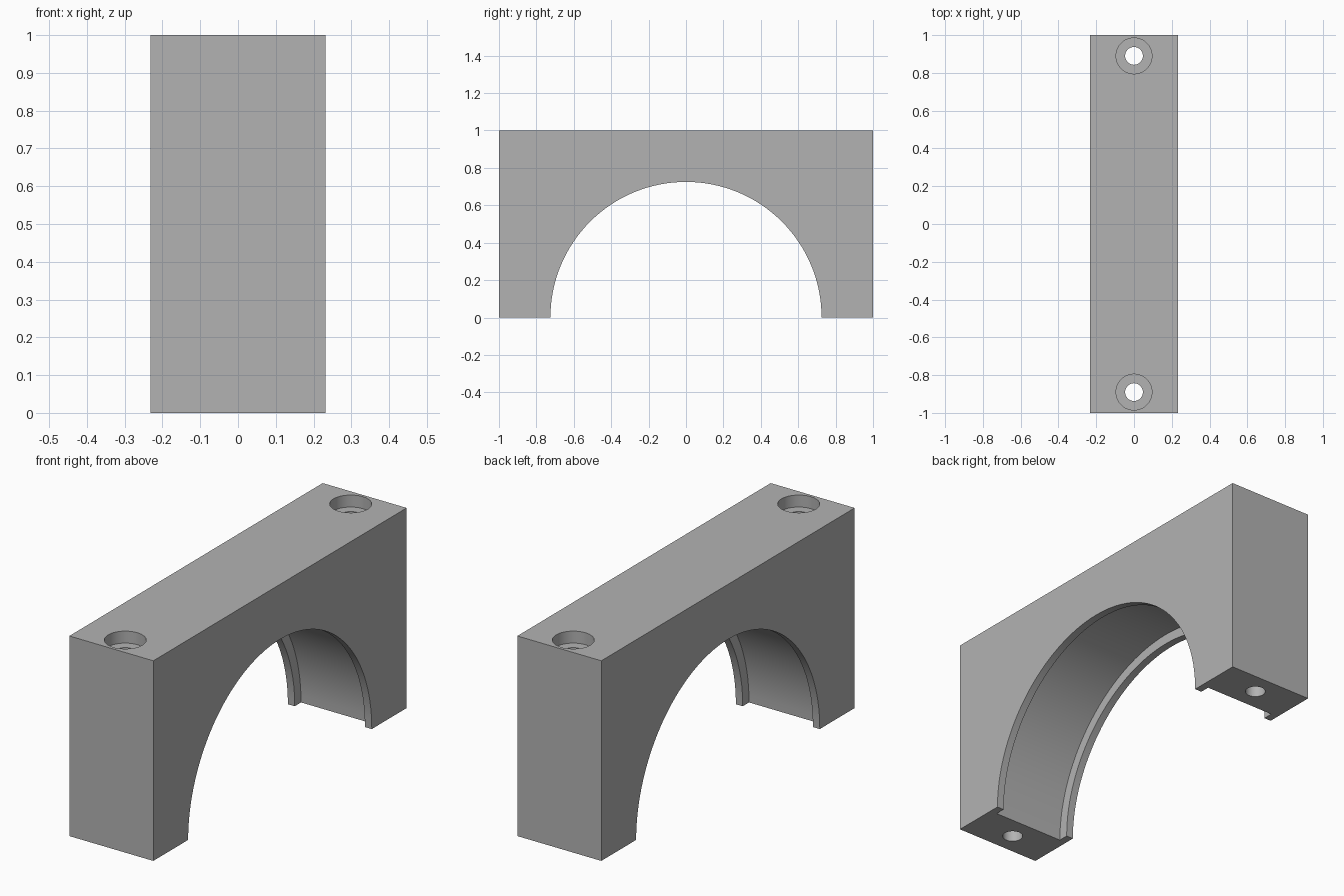
import bpy
from math import pi

default = bpy.data.objects.get("Cube")
if default:
    bpy.data.objects.remove(default, do_unlink=True)

HALF_WIDTH = 0.232
LIP_WIDTH = 0.038
ARCH_RADIUS = 0.725
GROOVE_RADIUS = 0.775
BOLT_Y = 0.89

grey = bpy.data.materials.new("plain grey")
grey.use_nodes = True
colour = (0.45, 0.45, 0.45, 1)
grey.diffuse_color = colour
grey.node_tree.nodes["Principled BSDF"].inputs["Base Color"].default_value = colour

# Solid block
bpy.ops.mesh.primitive_cube_add(size=1, location=(0, 0, 0.5))
block = bpy.context.object
block.name = "bearing_cap_block"
block.scale = (2 * HALF_WIDTH, 2, 1)
bpy.ops.object.transform_apply(location=True, rotation=True, scale=True)
block.data.materials.append(grey)


def cut(name, radius, depth, location, along_x=False, sides=64):
    """Subtract a cylinder from the block."""
    bpy.ops.mesh.primitive_cylinder_add(
        vertices=sides, radius=radius, depth=depth, location=location,
        rotation=(0, pi / 2 if along_x else 0, 0))
    cutter = bpy.context.object
    cutter.name = name
    cutter.hide_render = True
    cutter.data.materials.append(grey)
    bpy.context.view_layer.objects.active = block
    mod = block.modifiers.new(name, "BOOLEAN")
    mod.operation = "DIFFERENCE"
    mod.solver = "EXACT"
    mod.object = cutter
    bpy.ops.object.modifier_apply(modifier=mod.name)
    bpy.data.objects.remove(cutter, do_unlink=True)


# Arch opening, and the wider groove between its two lips
cut("arch_cutter", ARCH_RADIUS, 1, (0, 0, 0), True, 128)
cut("groove_cutter", GROOVE_RADIUS, 2 * (HALF_WIDTH - LIP_WIDTH), (0, 0, 0), True, 128)

# Counterbored bolt holes
for side in (-1, 1):
    cut("bolt_hole_cutter", 0.047, 3, (0, side * BOLT_Y, 0.5))
    cut("counterbore_cutter", 0.095, 0.12, (0, side * BOLT_Y, 1))

# Smooth the round walls, keep the corners sharp
bpy.ops.object.select_all(action="DESELECT")
block.select_set(True)
bpy.context.view_layer.objects.active = block
bpy.ops.object.shade_smooth_by_angle(angle=pi / 6)
